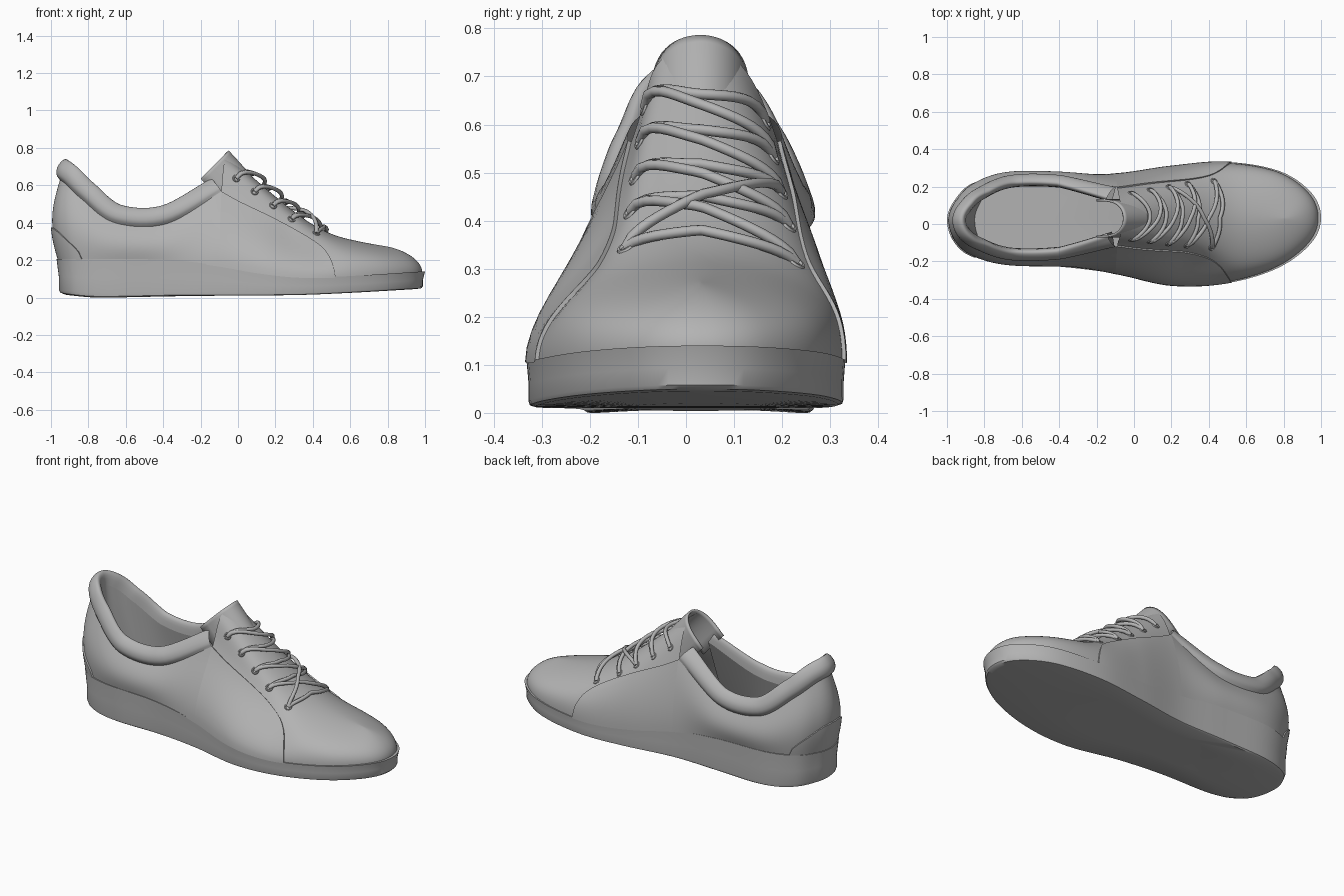
import bpy, bmesh, math
from mathutils import Vector

cube = bpy.data.objects.get("Cube")
if cube:
    bpy.data.objects.remove(cube, do_unlink=True)

grey = bpy.data.materials.new("plain_grey")
grey.use_nodes = True
grey.diffuse_color = (0.45, 0.45, 0.45, 1)
grey.node_tree.nodes["Principled BSDF"].inputs["Base Color"].default_value = grey.diffuse_color

MID_Y = 0.03      # line of the crest
HEEL, TOE = 20, 10  # outline parameters of the two tips
THROAT_R, THROAT_L = 5, 15

# Plan outline: heel tip, right side, toe tip, left side
OUTLINE = [(-.97, .02), (-.945, -.09), (-.87, -.165), (-.7, -.212), (-.4, -.228),
           (-.1, -.265), (.2, -.328), (.5, -.316), (.77, -.235), (.945, -.105),
           (1, .03), (.95, .165), (.78, .282), (.5, .331), (.2, .308),
           (-.1, .267), (-.4, .268), (-.7, .265), (-.87, .205), (-.945, .11)]
# Seam under the collar, from left throat round the heel to right throat
COLLAR = [(-.1, .185, .565), (-.38, .243, .395), (-.66, .244, .4), (-.84, .17, .53),
          (-.925, .09, .61), (-.952, .02, .628), (-.925, -.055, .61), (-.84, -.118, .53),
          (-.66, -.176, .4), (-.38, -.17, .395), (-.1, -.115, .565)]
# Padded collar section: inward, up
PAD = [(0, 0), (-.016, .025), (-.013, .06), (.008, .09), (.03, .1), (.045, .08), (.05, .03)]
SOLE_TOP = [(-1, .205), (-.5, .205), (-.3, .195), (-.1, .17), (.1, .135), (.3, .112), (.5, .11), (1, .14)]
SOLE_BASE = [(-1, .03), (-.9, .012), (-.75, 0), (-.3, .008), (.3, .013), (.6, .025), (1, .048)]
CREST = [(-.1, .79), (0, .71), (.1, .625), (.2, .54), (.3, .46), (.4, .39), (.5, .34), (.6, .31), (.8, .272), (1, .245)]
PANEL_TOP = [(-.1, .565), (0, .512), (.2, .42), (.4, .315), (.48, .25), (.51, .18), (.52, .11)]
PINCH = {"right": [(-.1, .36), (.25, .3), (.4, .18), (.6, -.04), (1, -.1)],
         "left": [(-.1, .1), (.3, -.04), (.6, -.08), (1, -.1)]}


def curve(points, x):
    """Smooth height through a table of x, value pairs."""
    x = min(max(x, points[0][0]), points[-1][0])
    i = 0
    while i < len(points) - 2 and x > points[i + 1][0]:
        i += 1

    def slope(k):
        a, b = points[max(k - 1, 0)], points[min(k + 1, len(points) - 1)]
        return (b[1] - a[1]) / (b[0] - a[0])
    (xa, ya), (xb, yb) = points[i], points[i + 1]
    w = xb - xa
    t = (x - xa) / w
    return (ya * (1 + 2 * t) * (1 - t) ** 2 + yb * t * t * (3 - 2 * t)
            + w * slope(i) * t * (1 - t) ** 2 - w * slope(i + 1) * t * t * (1 - t))


def spline(points, u, closed=False):
    """Catmull-Rom point at index u."""
    n = len(points)
    i = math.floor(u) if closed else min(max(math.floor(u), 0), n - 2)
    t = u - i
    a, b, c, d = (Vector(points[k % n if closed else min(max(k, 0), n - 1)])
                  for k in range(i - 1, i + 3))
    return (b * 2 + (c - a) * t + (a * 2 - b * 5 + c * 4 - d) * t * t
            + (b * 3 - a - c * 3 + d) * t ** 3) / 2


def plan(u, scale=1.0):
    p = spline(OUTLINE, u, True)
    return Vector((.015 + (p.x - .015) * scale, MID_Y + (p.y - MID_Y) * scale))


def solve(test, lo, hi):
    """Largest value for which the test still holds."""
    for _ in range(25):
        mid = (lo + hi) / 2
        lo, hi = (mid, hi) if test(mid) else (lo, mid)
    return lo


def steps(a, b, n):
    return [a + (b - a) * i / n for i in range(n + 1)]


def finish(obj):
    obj.data.materials.append(grey)
    bpy.ops.object.select_all(action='DESELECT')
    obj.select_set(True)
    bpy.context.view_layer.objects.active = obj
    bpy.ops.object.shade_smooth_by_angle(angle=math.radians(40))


def sheet(name, rows, closed=False, thickness=0):
    """Skin a list of equal rows of points."""
    bm = bmesh.new()
    grid = [[bm.verts.new(p) for p in row] for row in rows]
    n = len(rows[0])
    for low, high in zip(grid, grid[1:]):
        for c in range(n if closed else n - 1):
            d = (c + 1) % n
            bm.faces.new((low[c], low[d], high[d], high[c]))
    bmesh.ops.remove_doubles(bm, verts=bm.verts, dist=.0001)
    mesh = bpy.data.meshes.new(name)
    bm.to_mesh(mesh)
    bm.free()
    obj = bpy.data.objects.new(name, mesh)
    bpy.context.collection.objects.link(obj)
    finish(obj)
    if thickness:
        obj.modifiers.new("thickness", 'SOLIDIFY').thickness = thickness


def vamp(u, a):
    """Front upper: a runs from the sole edge to the crest."""
    b = plan(u, .985)
    low = curve(SOLE_TOP, b.x) - .005
    top_x = -.06 + (b.x + .1) * .785
    x = b.x + (top_x - b.x) * (1 - math.cos(a))
    pinch = curve(PINCH["right" if u < TOE else "left"], b.x)
    f = math.cos(a) * (1 - pinch * math.sin(2 * a) ** 2)
    return Vector((x, MID_Y + (b.y - MID_Y) * f, low + (curve(CREST, x) - low) * math.sin(a)))


def raised(surface, u, v, d):
    e = .004
    n = (surface(u + e, v) - surface(u - e, v)).cross(surface(u, v + e) - surface(u, v - e))
    return surface(u, v) + n.normalized() * d


def panel_limit(u):
    """Angle at which the side panel stops on a vamp column."""
    z = curve(PANEL_TOP, plan(u, .985).x)
    return solve(lambda a: vamp(u, a).z < z, 0, math.pi / 2)


def rear_wall(u, v):
    b = plan(u, .985)
    low = Vector((b.x, b.y, curve(SOLE_TOP, b.x) - .005))
    t = plan(u + .01) - plan(u - .01)
    out = Vector((t.y, -t.x, 0)).normalized()
    bulge = .025 + .015 * max(0, 1 - abs(u - HEEL) / 3)
    return low.lerp(spline(COLLAR, u - THROAT_L), v) + out * bulge * math.sin(math.pi * v)


def quarter(u, v):
    """Rear upper from sole edge to collar seam, eased into the side panels."""
    p = rear_wall(u, v)
    near = max(0, 1 - (HEEL - THROAT_L - abs(u - HEEL)))
    if near:
        rear, front = (THROAT_L, THROAT_L) if u < HEEL else (THROAT_L + 10, THROAT_R)
        join = raised(vamp, front, panel_limit(front) * v, .008)
        p += (join - rear_wall(rear, v)) * near ** 2
    return p


# Sole: rings of scale and height share, closed below and above
around = steps(0, 20, 120)[:-1]
rings = []
for scale, share in [(0, 0), (.5, 0), (.95, 0), (.98, .03), (.988, .12), (.988, .5),
                     (1, 1), (.975, 1), (.5, 1), (0, 1)]:
    ring = []
    for u in around:
        p = plan(u, scale)
        if scale == 0:
            p.x = plan(u, .5).x
        lo, hi = curve(SOLE_BASE, p.x), curve(SOLE_TOP, p.x)
        ring.append((p.x, p.y, lo + (hi - lo) * share))
    rings.append(ring)
sheet("sole", rings, closed=True)

# Upper: left columns match the right ones along x so they meet at the crest
right_cols = steps(THROAT_R, TOE, 40)
left_cols = [solve(lambda k: plan(k).x > plan(u).x, TOE, THROAT_L) for u in right_cols[-2::-1]]
rear_cols = steps(THROAT_L, THROAT_L + 10, 80)
sheet("vamp", [[vamp(u, a) for u in right_cols + left_cols] for a in steps(0, math.pi / 2, 24)])
sheet("quarter", [[quarter(u, v) for u in rear_cols] for v in steps(0, 1, 12)])


def patch(name, surface, cols, limits):
    """Raised panel on a surface with its upper edge turned in."""
    rows = [[raised(surface, u, m * k, .008) for u, m in zip(cols, limits)] for k in steps(0, 1, 12)]
    rows.append([raised(surface, u, m, -.003) for u, m in zip(cols, limits)])
    sheet(name, rows)


# Raised side panels running forward from the quarter, and the heel counter
for side, start in (("right", THROAT_R), ("left", THROAT_L)):
    end = solve(lambda u: plan(u, .985).x < .52, start, TOE)
    cols = [start + (end - start) * math.sin(t) for t in steps(0, math.pi / 2, 36)]
    cols = cols if side == "right" else cols[::-1]
    patch(side + "_side_panel", vamp, cols, [panel_limit(u) for u in cols])
cols = steps(HEEL - 2.2, HEEL + 2.2, 36)
patch("heel_counter", quarter, cols,
      [.41 * math.sqrt(max(0, 1 - ((u - HEEL) / 2.2) ** 2)) for u in cols])

# Padded collar, square to its seam and tucked in at the throat, and the lining below it
pad_rows = []
for k in steps(0, len(PAD) - 1, 18):
    row = []
    for u in rear_cols:
        c = u - THROAT_L
        t = (spline(COLLAR, min(c + .05, 10)) - spline(COLLAR, max(c - .05, 0))).normalized()
        inward = Vector((-t.y, t.x, 0)).normalized()
        up = (Vector((0, 0, 1)) - t * t.z).normalized()
        throat = max(0, 1 - min(c, 10 - c))
        size = 1 - .2 * throat + .12 * max(0, 1 - abs(c - 5) / 2.5)
        p = spline(PAD, k) * size
        tuck = .045 * throat * min(1, k / 3)
        row.append(quarter(u, 1) + inward * (p.x + tuck) + up * p.y)
    pad_rows.append(row)
sheet("collar", pad_rows)
lining_rows = []
for k in steps(0, 1, 6):
    row = []
    for u, rim in zip(rear_cols, pad_rows[-1]):
        b = plan(u, .88)
        row.append(rim.lerp(Vector((b.x, b.y, curve(SOLE_TOP, b.x))), k))
    lining_rows.append(row)
sheet("lining", lining_rows)

# Tongue: a flat-topped arch square to the slope of the crest
rows = []
for x in steps(.08, -.05, 10):
    lift = .036 * (.08 - x) / .13
    row = []
    for b in steps(-math.pi / 2, math.pi / 2, 28):
        drop = .15 * (1 - max(0, math.cos(b)) ** .6)
        row.append((x - drop, MID_Y + .103 * math.sin(b), curve(CREST, x) + lift - drop))
    rows.append(row)
sheet("tongue", rows, thickness=.012)


def on_vamp(x, y, d):
    """Point above the vamp for a column x and a sideways position y."""
    if y < MID_Y:
        u = solve(lambda k: plan(k, .985).x < x, THROAT_R, TOE)
    else:
        u = solve(lambda k: plan(k, .985).x > x, TOE, THROAT_L)
    a = solve(lambda k: abs(vamp(u, k).y - MID_Y) > abs(y - MID_Y), 0, math.pi / 2)
    return raised(vamp, u, a, d)


# Eyelets and laces
def eyelet(i, side):
    x = (-.02, .09, .2, .31, .46)[i]
    return (x, -.085 - .01 * i) if side == "right" else (x, .165 + .016 * i)


def lace(name, a, b, height):
    data = bpy.data.curves.new(name, 'CURVE')
    data.dimensions = '3D'
    data.bevel_depth = .011
    data.bevel_resolution = 2
    data.use_fill_caps = True
    line = data.splines.new('POLY')
    line.points.add(18)
    for point, t in zip(line.points, steps(0, 1, 18)):
        s = math.sin(math.pi * t)
        p = on_vamp(a[0] + (b[0] - a[0]) * t + .09 * s, a[1] + (b[1] - a[1]) * t, height * s ** .6)
        point.co = (*p, 1)
    obj = bpy.data.objects.new(name, data)
    bpy.context.collection.objects.link(obj)
    data.materials.append(grey)


for i in range(5):
    lace(f"lace_row_{i}", eyelet(i, "right"), eyelet(i, "left"), .02)
    if i < 4:
        lace(f"lace_cross_{i}", eyelet(i, "right"), eyelet(i + 1, "left"), .034)
    for side in ("right", "left"):
        x, y = eyelet(i, side)
        p = on_vamp(x, y, 0)
        normal = on_vamp(x, y, .1) - p
        bpy.ops.mesh.primitive_torus_add(major_radius=.016, minor_radius=.005, major_segments=16,
                                         minor_segments=6, location=p,
                                         rotation=normal.to_track_quat('Z', 'Y').to_euler())
        ring = bpy.context.object
        ring.name = f"{side}_eyelet_{i}"
        finish(ring)
lace("lace_cross_last", eyelet(4, "right"), eyelet(2, "left"), .04)
